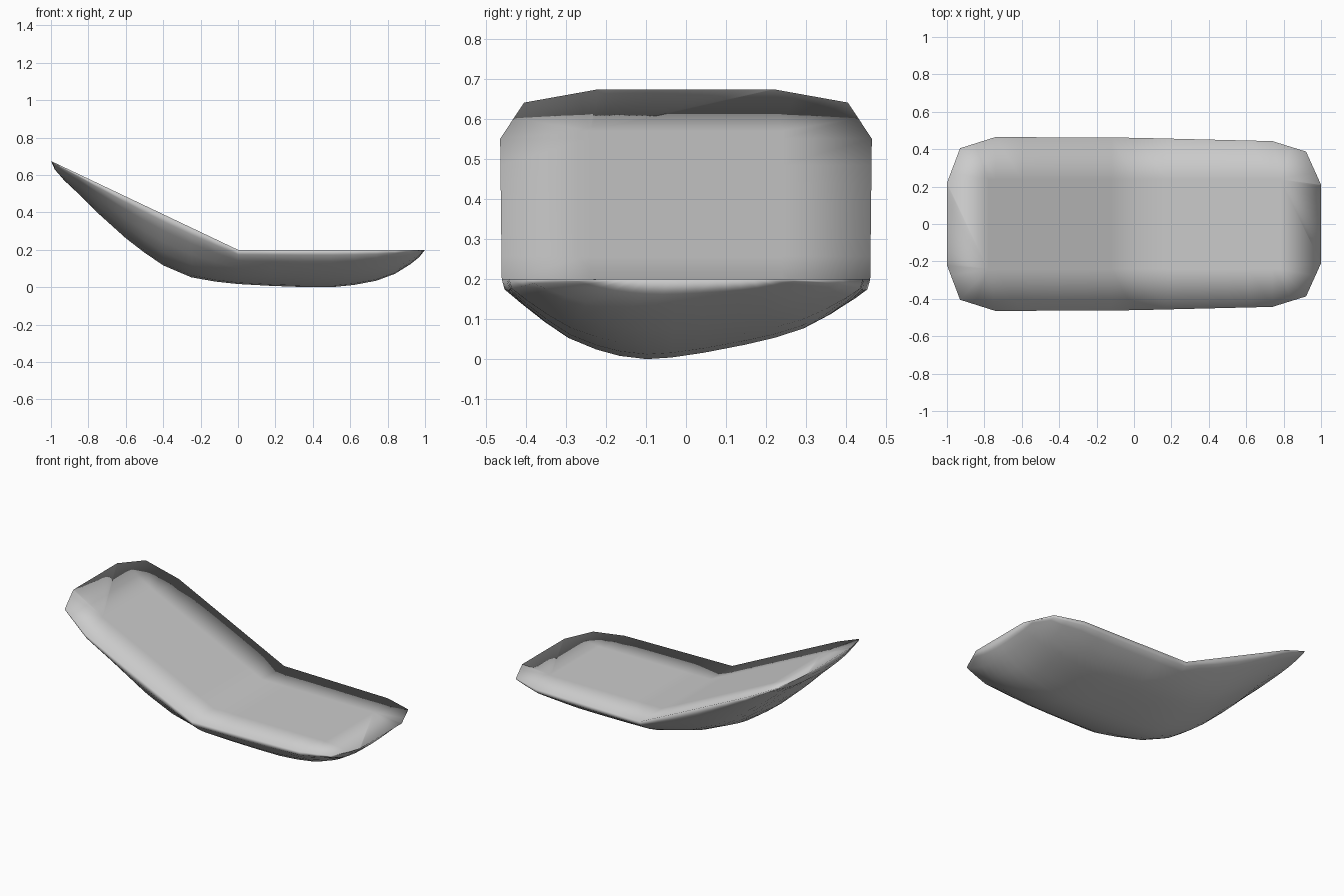
import bpy, bmesh

if "Cube" in bpy.data.objects:
    bpy.data.objects.remove(bpy.data.objects["Cube"])


def lerp(table, x):
    """Piecewise linear lookup in a list of (x, value) pairs."""
    for (x0, v0), (x1, v1) in zip(table, table[1:]):
        if x <= x1:
            return v0 + (v1 - v0) * (x - x0) / (x1 - x0)
    return table[-1][1]


# Plan outline, underside profile and skewed hull cross-section
half_width = [(-1, .22), (-.93, .405), (-.74, .465), (0, .461), (.74, .443), (.92, .387), (1, .21)]
underside = [(-1, .675), (-.98, .63), (-.93, .572), (-.85, .497), (-.74, .388), (-.6, .262), (-.5, .185),
             (-.4, .117), (-.25, .053), (-.12, .03), (0, .017), (.18, .007), (.35, .001), (.5, 0),
             (.62, .012), (.74, .035), (.84, .072), (.92, .122), (.97, .162), (1, .2)]
section = [(-1, 0), (-.985, .14), (-.9, .32), (-.78, .54), (-.65, .74), (-.5, .88), (-.37, .96), (-.22, 1),
           (-.08, .98), (.1, .92), (.33, .82), (.5, .73), (.65, .62), (.8, .44), (.92, .26), (.985, .14), (1, 0)]


def top(x):
    return .2 + max(0, -x) * .475


# Shell: cross-sections lofted along x, flat bent top with an inset panel
bm = bmesh.new()
rings = []
for x, low in underside:
    w = lerp(half_width, x)
    ring = [bm.verts.new((x, u * w, top(x) - (top(x) - low) * s)) for u, s in section]
    px = max(-.78, min(.78, x))
    ring += [bm.verts.new((px, y, top(px))) for y in (.24, -.24)]
    rings.append(ring)
n = len(rings[0])
for a, b in zip(rings, rings[1:]):
    for i in range(n):
        j = (i + 1) % n
        bm.faces.new((a[i], a[j], b[j], b[i]))
bm.faces.new(rings[0])
bm.faces.new(rings[-1][::-1])
bmesh.ops.remove_doubles(bm, verts=bm.verts, dist=1e-4)
bmesh.ops.recalc_face_normals(bm, faces=bm.faces)
for f in bm.faces:
    f.smooth = True

mesh = bpy.data.meshes.new("bent_shell")
bm.to_mesh(mesh)
bm.free()
shell = bpy.data.objects.new("bent_shell", mesh)
bpy.context.collection.objects.link(shell)
